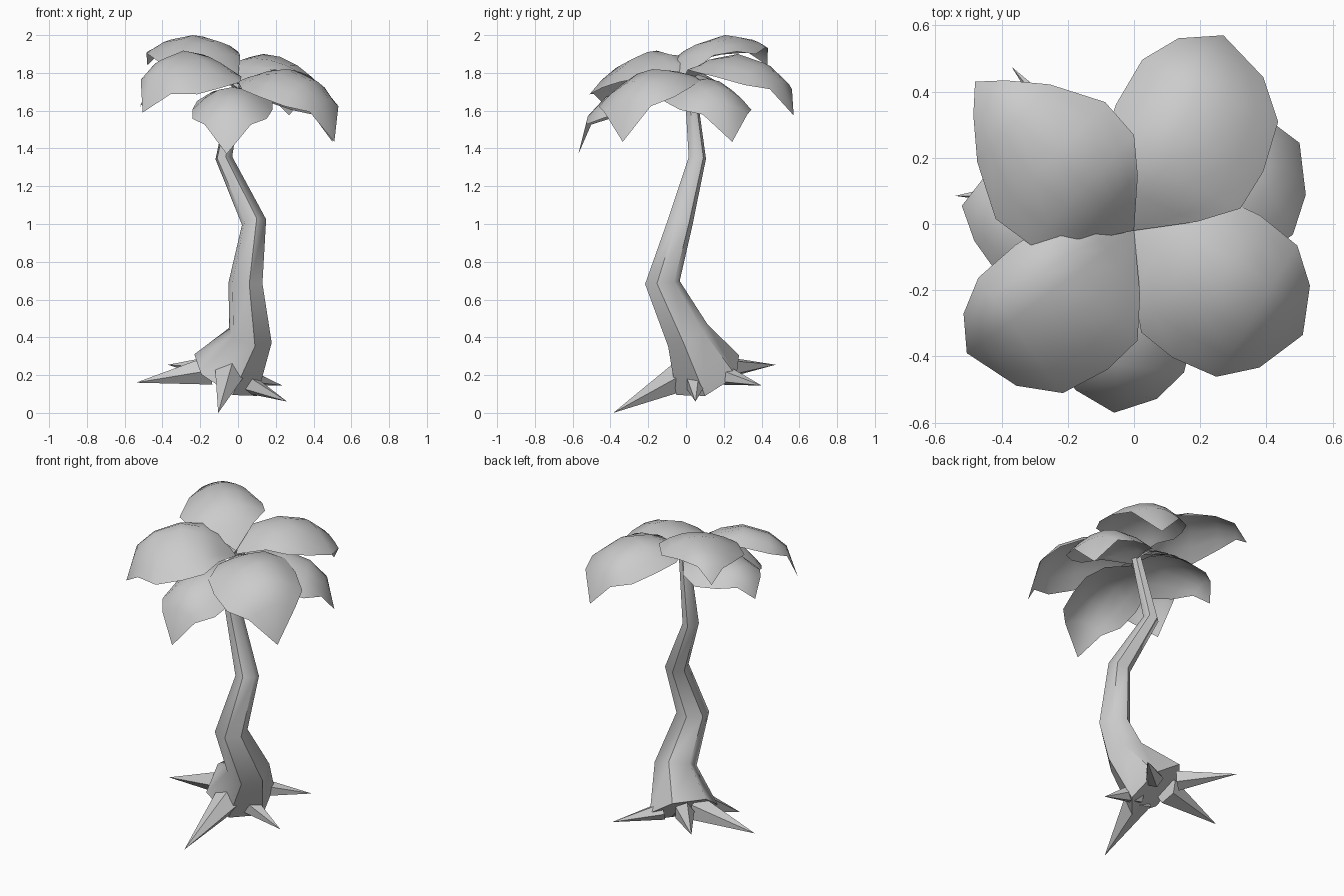
import bpy, bmesh, math
from mathutils import Vector

cube = bpy.data.objects.get("Cube")
if cube:
    bpy.data.objects.remove(cube)

GREY = (0.6, 0.6, 0.6, 1)
grey = bpy.data.materials.new("plain_grey")
grey.use_nodes = True
grey.diffuse_color = GREY
grey.node_tree.nodes["Principled BSDF"].inputs["Base Color"].default_value = GREY


def finish(name, bm, angle):
    mesh = bpy.data.meshes.new(name)
    bm.to_mesh(mesh)
    bm.free()
    mesh.materials.append(grey)
    obj = bpy.data.objects.new(name, mesh)
    bpy.context.collection.objects.link(obj)
    bpy.ops.object.select_all(action='DESELECT')
    obj.select_set(True)
    bpy.context.view_layer.objects.active = obj
    bpy.ops.object.shade_smooth_by_angle(angle=math.radians(angle))


def tube(name, path, sides, angle):
    """Sweep a polygon along (x, y, z, radius) points; radius 0 ends in a tip."""
    bm = bmesh.new()
    pts = [Vector(p[:3]) for p in path]
    rings = []
    for i, p in enumerate(pts):
        radius = path[i][3]
        if radius == 0:
            rings.append([bm.verts.new(p)] * sides)
            continue
        before, after = pts[max(i - 1, 0)], pts[min(i + 1, len(pts) - 1)]
        axis = (p - before).normalized() + (after - p).normalized()
        axis.normalize()
        side = Vector((1, 0, 0)) if abs(axis.z) > 0.6 else Vector((0, 0, 1))
        u = (side - axis * side.dot(axis)).normalized()
        v = axis.cross(u)
        turns = [math.tau * (k / sides - 0.05) for k in range(sides)]
        rings.append([bm.verts.new(p + radius * (u * math.cos(a) + v * math.sin(a)))
                      for a in turns])
    for low, high in zip(rings, rings[1:]):
        for k in range(sides):
            n = (k + 1) % sides
            bm.faces.new(list(dict.fromkeys([low[k], low[n], high[n], high[k]])))
    bm.faces.new(rings[0][::-1])
    finish(name, bm, angle)


# Crooked trunk
tube("trunk", [(-0.065, 0.115, 0.2, 0.2), (0.065, 0.01, 0.41, 0.122),
               (0.04, -0.125, 0.69, 0.094), (0.085, -0.03, 1.01, 0.068),
               (-0.075, 0.06, 1.35, 0.047), (0, 0.02, 1.75, 0.03)], 6, 58)

# Pointed roots: start, tip, radius
roots = {
    "front": ((-0.05, -0.02, 0.195), (-0.105, -0.385, 0), 0.085),
    "left": ((0.02, 0.05, 0.17), (0.26, 0.05, 0.06), 0.065),
    "back_left": ((0.02, 0.2, 0.2), (0.235, 0.4, 0.145), 0.055),
    "back": ((-0.14, 0.22, 0.24), (-0.37, 0.475, 0.255), 0.06),
    "right": ((-0.15, 0.11, 0.225), (-0.54, 0.085, 0.16), 0.08),
}
for name, (start, tip, radius) in roots.items():
    tube("root_" + name, [(*start, radius), (*tip, 0)], 5, 30)

# Leaf shell template: distance along, half width, rise to apex, tip drop, side droop
STATIONS = [(0, 0, 0, 0, 0), (0.16, 0.15, 0.55, 0, 0.7), (0.3, 0.245, 0.85, 0, 1.2),
            (0.5, 0.26, 1, 0, 1.8), (0.74, 0.24, 1, 0.15, 2), (0.9, 0.15, 1, 0.42, 2.2),
            (1, 0, 1, 1, 0)]
ACROSS = [-1, -0.7, -0.35, 0, 0.35, 0.7, 1]


def leaf(name, tip, apex, foot, left, right, full=1, roll=0):
    """Domed shell from the crown to a drooping tip; left and right scale its halves,
    full below one sharpens the outer end, roll lifts the left half."""
    bm = bmesh.new()
    base = Vector((0, -0.02, 0))
    along = Vector((tip[0], tip[1], 0)) - base
    out = along.normalized()
    across = Vector((-out.y, out.x, 0))
    rows = []
    for t, width, rise, drop, droop in STATIONS:
        taper = full ** (2 if t > 0.8 else 1 if t > 0.6 else 0)
        row = []
        for s in ACROSS if width else [0]:
            scale = left if s > 0 else right
            p = base + along * t + across * (s * width * taper * scale)
            p.z = (foot + rise * (apex - foot) - drop * (apex - tip[2])
                   - droop * (s * width * taper) ** 2 + roll * s * width)
            row.append(bm.verts.new(p))
        rows.append(row if width else row * len(ACROSS))
    for a, b in zip(rows, rows[1:]):
        for k in range(len(ACROSS) - 1):
            bm.faces.new(list(dict.fromkeys([a[k + 1], a[k], b[k], b[k + 1]])))
    finish(name, bm, 80)


# Upper crown, then the lower leaves between
leaf("leaf_back_right", (-0.48, 0.43, 1.84), 2.0, 1.77, 1.0, 0.86, full=0.72, roll=-0.08)
leaf("leaf_back_left", (0.27, 0.57, 1.575), 1.9, 1.75, 0.8, 1.08)
leaf("leaf_front_left", (0.51, -0.335, 1.435), 1.82, 1.74, 0.92, 1.02, roll=0.1)
leaf("leaf_front_right", (-0.505, -0.39, 1.59), 1.91, 1.74, 1.12, 0.68, roll=-0.25)
leaf("leaf_left", (0.5, 0.245, 1.435), 1.77, 1.72, 0.8, 0.98)
leaf("leaf_front", (-0.06, -0.57, 1.37), 1.725, 1.71, 0.82, 0.82)
leaf("leaf_right", (-0.52, 0.055, 1.62), 1.81, 1.72, 0.92, 0.85, full=0.85)
